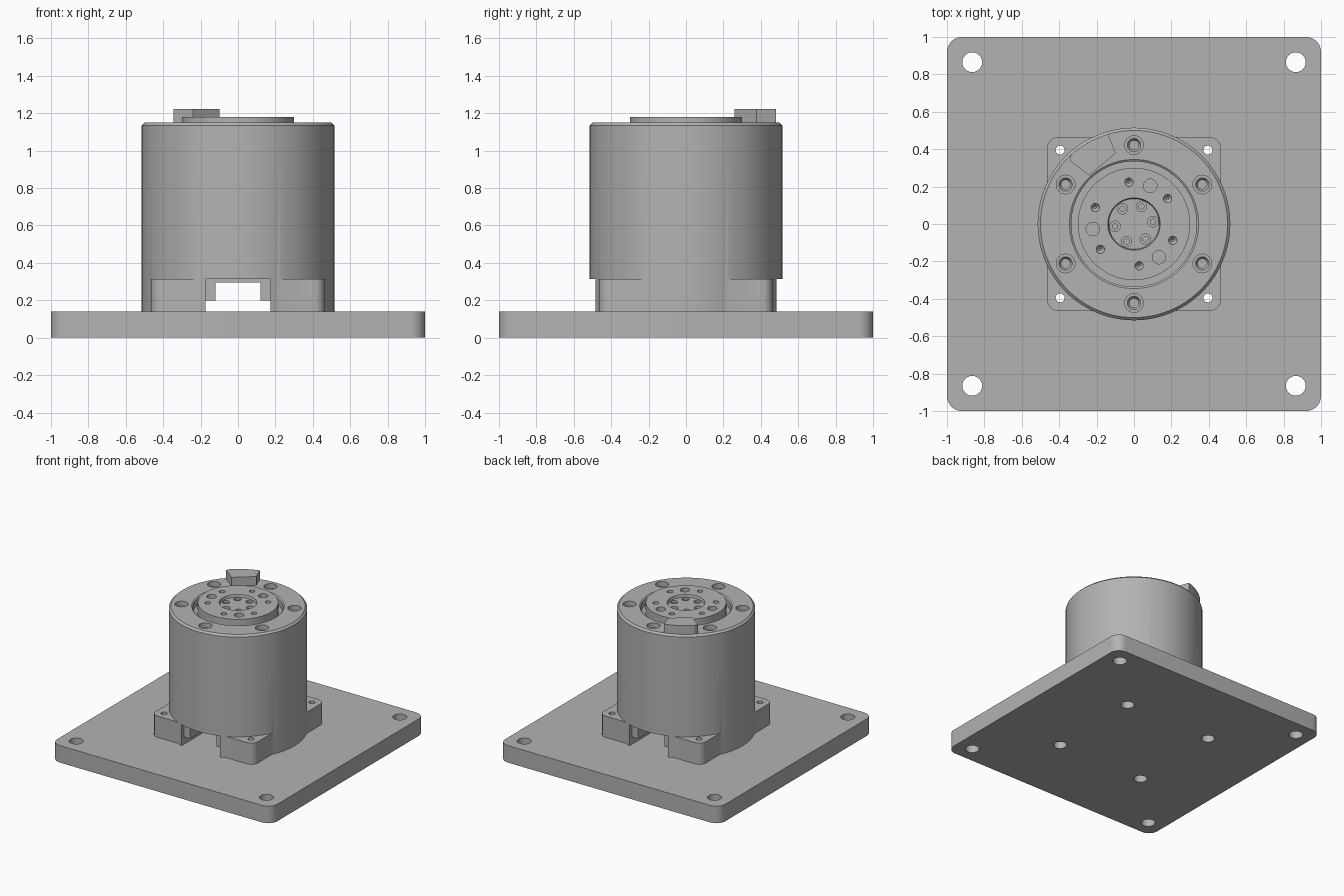
import bpy, bmesh, math
from mathutils import Matrix, Vector

old = bpy.data.objects.get("Cube")
if old:
    bpy.data.objects.remove(old, do_unlink=True)

metal = bpy.data.materials.new("plain grey metal")
metal.use_nodes = True
GREY = (0.45, 0.45, 0.45, 1)
metal.diffuse_color = GREY
metal.node_tree.nodes["Principled BSDF"].inputs["Base Color"].default_value = GREY


def finish(bm, name):
    bmesh.ops.recalc_face_normals(bm, faces=bm.faces)
    mesh = bpy.data.meshes.new(name)
    bm.to_mesh(mesh)
    bm.free()
    mesh.materials.append(metal)
    ob = bpy.data.objects.new(name, mesh)
    bpy.context.collection.objects.link(ob)
    return ob


def add_prism(bm, outline, z0, z1):
    low = [bm.verts.new((x, y, z0)) for x, y in outline]
    high = [bm.verts.new((x, y, z1)) for x, y in outline]
    bm.faces.new(low)
    bm.faces.new(high)
    for i in range(len(low)):
        j = (i + 1) % len(low)
        bm.faces.new((low[i], low[j], high[j], high[i]))


def add_turned(bm, profile, at=(0, 0), sides=24):
    """Closed solid of revolution from (radius, height) points."""
    rings = []
    for r, z in profile:
        ring = []
        for i in range(sides):
            a = math.tau * i / sides
            ring.append(bm.verts.new((at[0] + r * math.cos(a), at[1] + r * math.sin(a), z)))
        rings.append(ring)
    bm.faces.new(rings[0])
    bm.faces.new(rings[-1])
    for p, q in zip(rings, rings[1:]):
        for i in range(sides):
            j = (i + 1) % sides
            bm.faces.new((p[i], p[j], q[j], q[i]))


def rounded_square(half, radius, steps=8):
    pts = []
    for k in range(4):
        c = Vector((half - radius, half - radius))
        for i in range(steps + 1):
            a = math.pi / 2 * i / steps
            p = c + radius * Vector((math.cos(a), math.sin(a)))
            pts.append((Matrix.Rotation(k * math.pi / 2, 2) @ p)[:])
    return pts


def polar(radius, start, count):
    return [(radius * math.cos(a), radius * math.sin(a))
            for a in (math.radians(start) + math.tau * k / count for k in range(count))]


def combine(ob, other, operation):
    mod = ob.modifiers.new("join or cut", "BOOLEAN")
    mod.operation, mod.solver, mod.object = operation, "EXACT", other
    bpy.context.view_layer.objects.active = ob
    bpy.ops.object.modifier_apply(modifier=mod.name)
    bpy.data.objects.remove(other, do_unlink=True)


def drill(ob, holes):
    """holes: list of (positions, stepped profile)."""
    bm = bmesh.new()
    for places, profile in holes:
        for at in places:
            add_turned(bm, profile, at)
    combine(ob, finish(bm, "hole_cutter"), "DIFFERENCE")


def solid_prism(name, outline, z0, z1):
    bm = bmesh.new()
    add_prism(bm, outline, z0, z1)
    return finish(bm, name)


def solid_turned(name, profile):
    bm = bmesh.new()
    add_turned(bm, profile, sides=96)
    return finish(bm, name)


def box_outline(x0, x1, y0, y1):
    return [(x0, y0), (x1, y0), (x1, y1), (x0, y1)]


def corners(d):
    return [(x, y) for x in (-d, d) for y in (-d, d)]


PLATE = 0.14
FOOT = 0.315
TOP = 1.15

# Base plate with corner holes and counterbored mounting holes
plate = solid_prism("base_plate", rounded_square(1, 0.08), 0, PLATE)
drill(plate, [
    (corners(0.865), [(0.053, -0.1), (0.053, 0.3)]),
    (corners(0.395), [(0.05, -0.1), (0.05, 0.08), (0.024, 0.08), (0.024, 0.3)]),
])

# Round housing with chamfered rim and ring groove, joined to a square foot
housing = solid_turned("housing", [
    (0.515, PLATE), (0.515, 1.135), (0.5, TOP), (0.345, TOP), (0.335, 1.143),
    (0.335, 1.09)])
foot = solid_prism("foot", rounded_square(0.465, 0.06), PLATE, FOOT)
combine(housing, foot, "UNION")

# Cable passage through the foot: wide mouths, stepped tunnel
bm = bmesh.new()
tunnel = [(-0.175, 0.1), (0.175, 0.1), (0.175, 0.2), (0.12, 0.2),
          (0.12, 0.295), (-0.12, 0.295), (-0.12, 0.2), (-0.175, 0.2)]
add_prism(bm, tunnel, -0.7, 0.7)
bmesh.ops.rotate(bm, verts=bm.verts, matrix=Matrix.Rotation(math.pi / 2, 3, "X"))
combine(housing, finish(bm, "tunnel_cutter"), "DIFFERENCE")
bm = bmesh.new()
for y0, y1 in ((-0.7, -0.45), (0.45, 0.7)):
    add_prism(bm, box_outline(-0.175, 0.175, y0, y1), 0.1, FOOT)
combine(housing, finish(bm, "mouth_cutter"), "DIFFERENCE")

# Foot screw holes and countersunk rim holes
drill(housing, [
    (corners(0.395), [(0.024, 0.1), (0.024, 0.4)]),
    (polar(0.422, 30, 6), [(0.024, 1.0), (0.024, 1.09), (0.036, 1.11),
                           (0.05, 1.11), (0.05, 1.2)]),
])

# Raised output disc with centre recess, pin holes and screw holes
disc = solid_turned("output_disc", [
    (0.3, 1.08), (0.3, 1.18), (0.14, 1.18), (0.135, 1.16)])
drill(disc, [
    (polar(0.222, 67, 3), [(0.036, 1.13), (0.036, 1.2)]),
    (polar(0.225, 37, 6), [(0.006, 1.13), (0.022, 1.15), (0.022, 1.2)]),
    (polar(0.102, 7, 6), [(0.014, 1.11), (0.014, 1.14), (0.028, 1.14), (0.028, 1.2)]),
])

# Raised locating key on the rim
key_outline = [(-0.24, 0.26), (-0.098, 0.378)]
for i in range(9):
    a = math.radians(106 + 30 * i / 8)
    key_outline.append((0.5 * math.cos(a), 0.5 * math.sin(a)))
key_outline[-1] = (-0.345, 0.34)
key = solid_prism("locating_key", key_outline, 1.145, 1.222)

# Smooth round walls, keep edges crisp
bpy.ops.object.select_all(action="DESELECT")
for ob in (plate, housing, disc, key):
    ob.select_set(True)
bpy.context.view_layer.objects.active = housing
bpy.ops.object.shade_smooth_by_angle(angle=math.radians(25))
